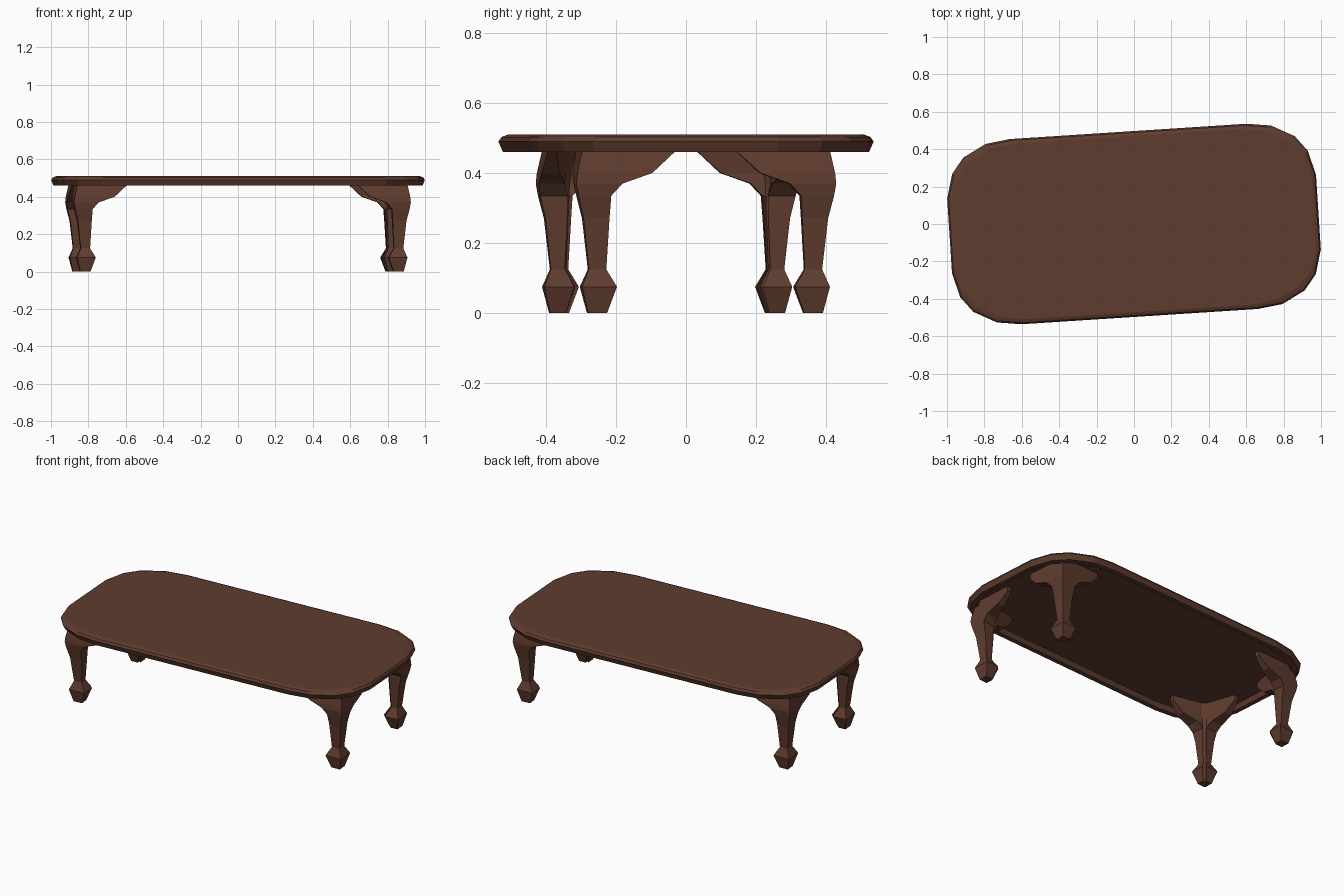
import bpy, bmesh, math
from mathutils import Matrix

if "Cube" in bpy.data.objects:
    bpy.data.objects.remove(bpy.data.objects["Cube"])

wood = bpy.data.materials.new("dark brown wood")
wood.diffuse_color = (0.115, 0.045, 0.028, 1)
wood.use_nodes = True
wood.node_tree.nodes["Principled BSDF"].inputs["Base Color"].default_value = wood.diffuse_color
TURN = Matrix.Rotation(math.radians(3.7), 4, 'Z')   # whole table sits slightly turned


def loft(name, rings, mirror=(1, 1)):
    """Skin a stack of equal-length rings and cap both ends."""
    bm = bmesh.new()
    loops = [[bm.verts.new((x * mirror[0], y * mirror[1], z)) for x, y, z in r] for r in rings]
    n = len(loops[0])
    for a, b in zip(loops, loops[1:]):
        for i in range(n):
            j = (i + 1) % n
            bm.faces.new((a[i], a[j], b[j], b[i]))
    bm.faces.new(loops[0][::-1])
    bm.faces.new(loops[-1])
    bmesh.ops.recalc_face_normals(bm, faces=bm.faces)
    bm.transform(TURN)
    me = bpy.data.meshes.new(name)
    bm.to_mesh(me)
    bm.free()
    me.materials.append(wood)
    ob = bpy.data.objects.new(name, me)
    bpy.context.collection.objects.link(ob)
    return ob


# Tabletop: rounded rectangle with a moulded edge and a recessed underside
def outline(inset, z):
    corner = [(0.988, 0.20), (0.953, 0.33), (0.888, 0.413), (0.765, 0.478), (0.635, 0.496)]
    q = [(x - inset * x / (x + 0.02), y - inset * min(1, y / 0.4)) for x, y in corner]
    pts = q + [(-x, y) for x, y in q[::-1]] + [(-x, -y) for x, y in q] + [(x, -y) for x, y in q[::-1]]
    return [(x, y, z) for x, y in pts]


loft("tabletop", [outline(i, z) for i, z in
                  [(0.05, 0.49), (0.04, 0.46), (0.012, 0.46), (0, 0.49), (0.008, 0.503), (0.025, 0.51)]])


# Curved legs: (height, outer reach, inner reach / bracket reach, side thickness, inner corner)
SECTIONS = [
    (0.00, 0.026, 0.028, 0.045, 0.020),
    (0.075, 0.045, 0.055, 0.085, 0.045),
    (0.125, 0.024, 0.026, 0.040, 0.020),
    (0.27, 0.040, 0.034, 0.062, 0.026),
    (0.335, 0.056, 0.038, 0.080, 0.028),
    (0.37, 0.062, 0.070, 0.075, 0.030),
    (0.40, 0.059, 0.155, 0.050, 0.035),
    (0.46, 0.046, 0.220, 0.025, 0.050),
    (0.492, 0.046, 0.220, 0.025, 0.050),
]


def leg_ring(z, a, w, t, b):
    pts = [(a, a), (-w, a), (-w, a - t), (-b, -b * 0.5), (-b * 0.5, -b), (a - t, -w), (a, -w)]
    return [(0.84 + u, 0.31 + v, z) for u, v in pts]


for sx, side in ((-1, "left"), (1, "right")):
    for sy, end in ((-1, "front"), (1, "back")):
        loft(f"{end}_{side}_leg", [leg_ring(*s) for s in SECTIONS], (sx, sy))
